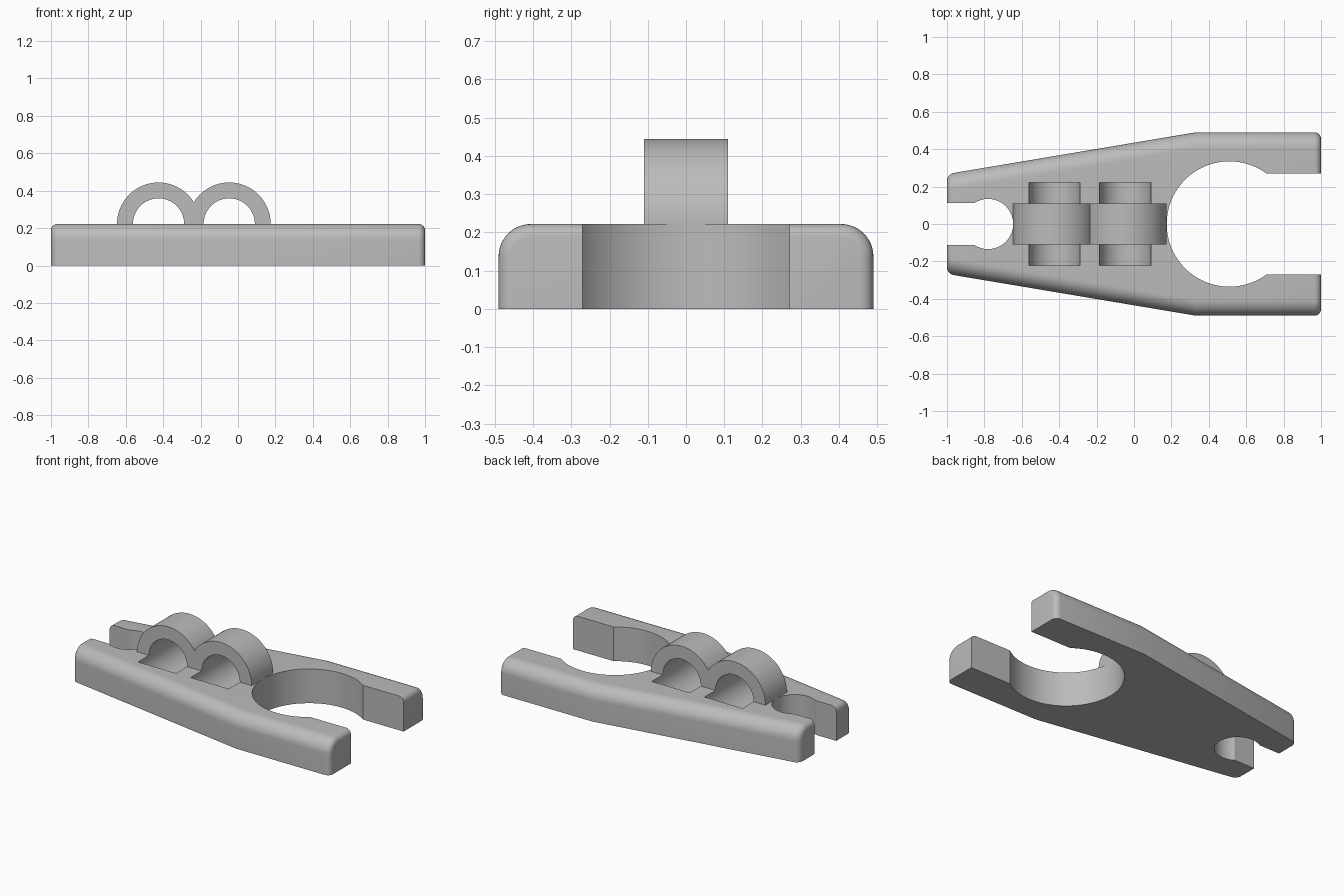
import bpy, bmesh
from math import sin, cos, pi
from mathutils import Matrix, Vector

if "Cube" in bpy.data.objects:
    bpy.data.objects.remove(bpy.data.objects["Cube"], do_unlink=True)

grey = bpy.data.materials.new("plain grey")
grey.use_nodes = True
grey.diffuse_color = (0.5, 0.5, 0.5, 1)
grey.node_tree.nodes["Principled BSDF"].inputs["Base Color"].default_value = (0.5, 0.5, 0.5, 1)

TOP = 0.222          # plate thickness
FILLET = 0.085       # rounding along the long edges
END_FILLET = 0.035   # rounding at both ends
RING_X = (-0.425, -0.047)


def finish(name, bm):
    bmesh.ops.recalc_face_normals(bm, faces=bm.faces)
    mesh = bpy.data.meshes.new(name)
    bm.to_mesh(mesh)
    bm.free()
    mesh.materials.append(grey)
    ob = bpy.data.objects.new(name, mesh)
    bpy.context.collection.objects.link(ob)
    return ob


def prism(name, points, direction):
    """Extrude a closed profile of 3D points along a direction."""
    bm = bmesh.new()
    face = bm.faces.new([bm.verts.new(p) for p in points])
    new = bmesh.ops.extrude_face_region(bm, geom=[face])["geom"]
    bmesh.ops.translate(bm, vec=direction,
                        verts=[v for v in new if isinstance(v, bmesh.types.BMVert)])
    return finish(name, bm)


def cylinder(name, radius, depth, matrix):
    bm = bmesh.new()
    bmesh.ops.create_cone(bm, cap_ends=True, segments=96, radius1=radius,
                          radius2=radius, depth=depth, matrix=matrix)
    return finish(name, bm)


def box(name, x0, x1, half_y):
    pts = [(x0, -half_y, -1), (x1, -half_y, -1), (x1, half_y, -1), (x0, half_y, -1)]
    return prism(name, pts, (0, 0, 2))


def combine(target, tool, operation):
    mod = target.modifiers.new(operation.lower(), "BOOLEAN")
    mod.operation, mod.object, mod.solver = operation, tool, "EXACT"
    bpy.context.view_layer.objects.active = target
    bpy.ops.object.modifier_apply(modifier=mod.name)
    bpy.data.objects.remove(tool, do_unlink=True)


# Tapered plate: a rounded cross-section lofted through three stations
bm = bmesh.new()
rows = []
for x, half in ((-1, 0.267), (0.33, 0.49), (1, 0.49)):
    arc = [(half - FILLET * (1 - cos(a)), TOP - FILLET * (1 - sin(a)))
           for a in (i * pi / 24 for i in range(13))]
    section = [(half, 0)] + arc
    section += [(-y, z) for y, z in reversed(section)]
    rows.append([bm.verts.new((x, y, z)) for y, z in section])
count = len(rows[0])
for a, b in zip(rows, rows[1:]):
    for i in range(count):
        j = (i + 1) % count
        bm.faces.new((a[i], a[j], b[j], b[i]))
for row in (rows[0], rows[-1]):
    bm.faces.new(row)
bmesh.ops.recalc_face_normals(bm, faces=bm.faces)

# Soften the end outlines, leaving the underside sharp
ends = [e for e in bm.edges
        if abs(e.verts[0].co.x - e.verts[1].co.x) < 1e-5
        and abs(e.verts[0].co.x) > 0.9
        and max(v.co.z for v in e.verts) > 0.01]
bmesh.ops.bevel(bm, geom=ends, offset=END_FILLET, segments=6, profile=0.5,
                affect="EDGES", clamp_overlap=True)
body = finish("clip_body", bm)

# Two arched loops across the plate
for x in RING_X:
    arch = [(x + TOP * cos(i * pi / 48), -0.11, TOP + TOP * sin(i * pi / 48)) for i in range(49)]
    arch += [(x - TOP, -0.11, 0.1), (x + TOP, -0.11, 0.1)]
    combine(body, prism("arch", arch, (0, 0.22, 0)), "UNION")

# Round channels through the loops and into the plate
for x in RING_X:
    place = Matrix.Translation((x, 0, TOP)) @ Matrix.Rotation(pi / 2, 4, "X")
    combine(body, cylinder("channel", 0.137, 0.446, place), "DIFFERENCE")

# Keyhole openings at both ends
for x, radius, x0, x1, half in ((0.51, 0.335, 0.6, 1.2, 0.27),
                                (-0.78, 0.134, -1.2, -0.8, 0.112)):
    combine(body, cylinder("hole", radius, 2, Matrix.Translation((x, 0, 0))), "DIFFERENCE")
    combine(body, box("slot", x0, x1, half), "DIFFERENCE")

bpy.ops.object.select_all(action="DESELECT")
body.select_set(True)
bpy.context.view_layer.objects.active = body
bpy.ops.object.shade_smooth_by_angle(angle=pi / 6)
